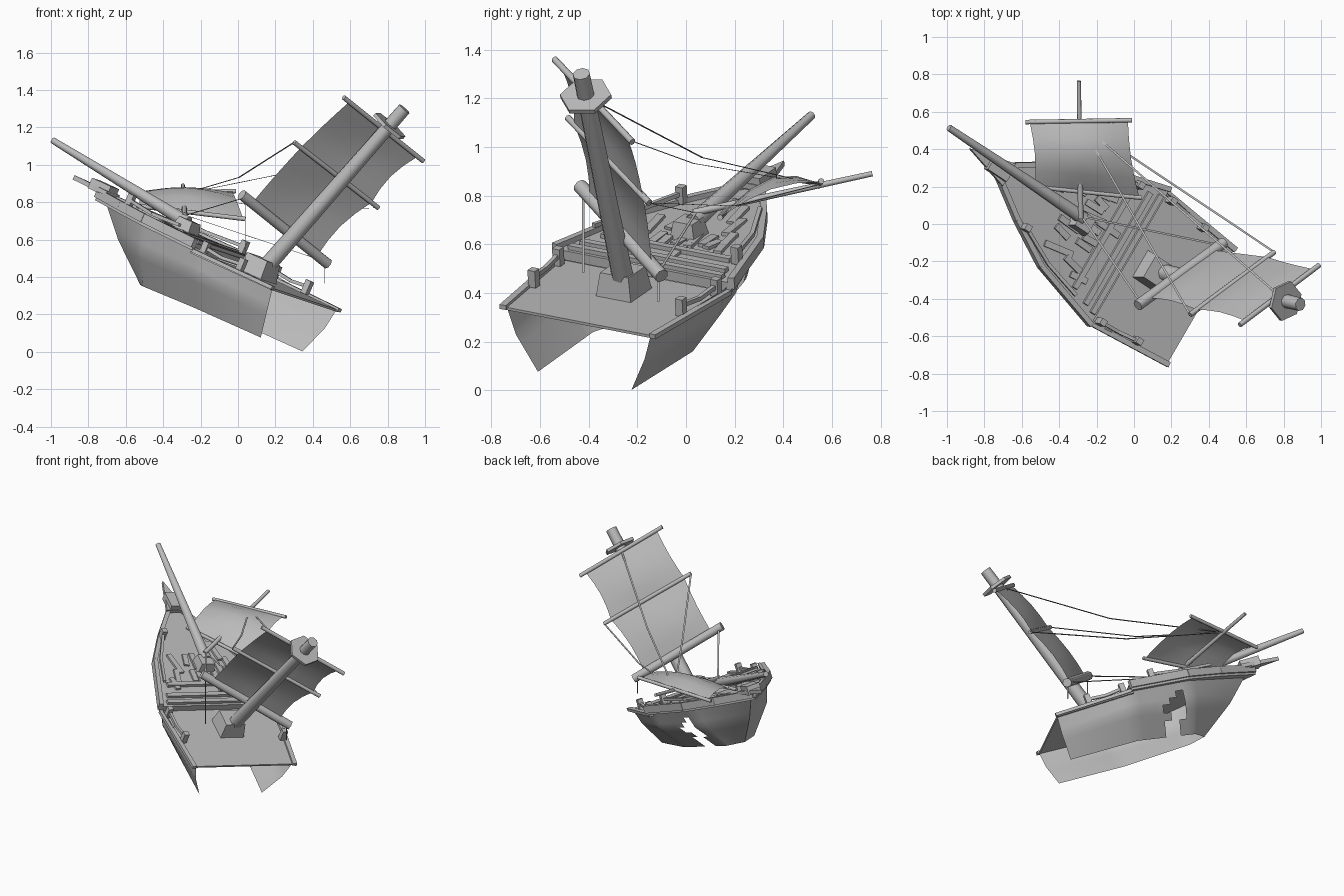
import bpy, bmesh, math, random
from mathutils import Vector, Matrix

if "Cube" in bpy.data.objects:
    bpy.data.objects.remove(bpy.data.objects["Cube"])
random.seed(4)

grey = bpy.data.materials.new("weathered_grey")
grey.use_nodes = True
tone = (0.5, 0.5, 0.5, 1)
grey.diffuse_color = tone
grey.node_tree.nodes["Principled BSDF"].inputs["Base Color"].default_value = tone

# Wreck frame: forward, starboard and up directions of the tilted deck
ORIGIN = Vector((0.355, -0.44, 0.28))
FWD = Vector((-0.775, 0.52, 0.36)).normalized()
STB = Vector((0.496, 0.853, -0.166)).normalized()
UP = STB.cross(FWD).normalized()
FRAME = Matrix((FWD, -STB, UP)).transposed().to_4x4()


def at(a, b, h):
    return ORIGIN + FWD * a + STB * b + UP * h


def finish(bm, name, smooth=False):
    mesh = bpy.data.meshes.new(name)
    bm.to_mesh(mesh)
    bm.free()
    mesh.materials.append(grey)
    obj = bpy.data.objects.new(name, mesh)
    bpy.context.collection.objects.link(obj)
    if smooth:
        bpy.ops.object.select_all(action="DESELECT")
        obj.select_set(True)
        bpy.context.view_layer.objects.active = obj
        bpy.ops.object.shade_smooth_by_angle(angle=math.radians(50))
    return obj


def box(name, pos, size, taper=1.0, yaw=0.0, pitch=0.0):
    bm = bmesh.new()
    bmesh.ops.create_cube(bm, size=1)
    for v in bm.verts:
        k = taper if v.co.z > 0 else 1
        v.co = Vector((v.co.x * size[0] * k, v.co.y * size[1] * k, v.co.z * size[2]))
    turn = Matrix.Rotation(yaw, 4, "Z") @ Matrix.Rotation(pitch, 4, "Y")
    bm.transform(Matrix.Translation(at(*pos)) @ FRAME @ turn)
    return finish(bm, name)


def spar(name, p, q, r0, r1=None, sides=8, spin=0.0):
    p, q = Vector(p), Vector(q)
    bm = bmesh.new()
    bmesh.ops.create_cone(bm, cap_ends=True, segments=sides, radius1=r0,
                          radius2=r0 if r1 is None else r1, depth=(q - p).length)
    rot = (q - p).to_track_quat("Z", "Y").to_matrix().to_4x4()
    bm.transform(Matrix.Translation((p + q) / 2) @ rot @ Matrix.Rotation(spin, 4, "Z"))
    return finish(bm, name, sides > 6)


def bar(name, p, q, width, height, up=UP):
    """Rectangular bar between two world points, its height along up."""
    p, q = Vector(p), Vector(q)
    along = (q - p).normalized()
    side = up.cross(along).normalized() * width / 2
    top = along.cross(side).normalized() * height / 2
    bm = bmesh.new()
    ends = [[bm.verts.new(e + s * side + t * top)
             for s, t in ((-1, -1), (1, -1), (1, 1), (-1, 1))] for e in (p, q)]
    bm.faces.new(ends[0][::-1])
    bm.faces.new(ends[1])
    for i in range(4):
        j = (i + 1) % 4
        bm.faces.new((ends[0][i], ends[0][j], ends[1][j], ends[1][i]))
    return finish(bm, name)


def prism(name, half, h0, h1):
    """Mirrored deck outline extruded between two heights."""
    outline = half + [(a, -b) for a, b in reversed(half) if b > 0]
    bm = bmesh.new()
    low = [bm.verts.new(at(a, b, h0)) for a, b in outline]
    high = [bm.verts.new(at(a, b, h1)) for a, b in outline]
    bm.faces.new(low)
    bm.faces.new(high[::-1])
    for i in range(len(outline)):
        j = (i + 1) % len(outline)
        bm.faces.new((low[i], low[j], high[j], high[i]))
    bmesh.ops.recalc_face_normals(bm, faces=bm.faces)
    return finish(bm, name)


def sail(name, top, bottom, bulge, cols=6, rows=4):
    t0, t1, b0, b1 = map(Vector, (*top, *bottom))
    bm = bmesh.new()
    grid = []
    for r in range(rows + 1):
        v = r / rows
        belly = math.sin(v * math.pi)
        line = []
        for c in range(cols + 1):
            full = belly * (.5 + .5 * math.sin(c / cols * math.pi))
            w = 0.5 + (c / cols - 0.5) * (1 - 0.05 * belly)
            line.append(bm.verts.new(t0.lerp(t1, w).lerp(b0.lerp(b1, w), v) + Vector(bulge) * full))
        grid.append(line)
    for r in range(rows):
        for c in range(cols):
            bm.faces.new((grid[r][c], grid[r][c + 1], grid[r + 1][c + 1], grid[r + 1][c]))
    return finish(bm, name, True)


def rope(name, p, q, sag=0.0, up=Vector((0, 0, 1))):
    """Flat ribbon rope, kinked at the middle when it sags."""
    p, q = Vector(p), Vector(q)
    mid = (p + q) / 2 - Vector((0, 0, sag))
    for start, end in ((p, mid), (mid, q)):
        bar(name, start, end, .011, .002, up)


# Hull sides: three-point ribs from the broken end to the stem
RIBS = [[(0, .345, 0), (0, .31, -.11), (.02, .225, -.27)],
        [(.5, .405, .03), (.49, .37, -.1), (.48, .24, -.275)],
        [(.93, .29, .04), (.92, .24, -.12), (.9, .1, -.295)],
        [(1.4, 0, .04), (1.22, 0, -.13), (.98, 0, -.3)]]
STEPS, ROWS = 8, 8
HOLE = {2: (14, 14), 3: (13, 14), 4: (12, 14), 5: (13, 14), 6: (12, 13), 7: (12, 13)}


def hull_point(col, row):
    k, j = min(col // STEPS, 2), min(row // 4, 1)
    t, s = col / STEPS - k, row / 4 - j
    fore = Vector(RIBS[k][j]).lerp(Vector(RIBS[k][j + 1]), s)
    return fore.lerp(Vector(RIBS[k + 1][j]).lerp(Vector(RIBS[k + 1][j + 1]), s), t)


for side, label in ((1, "starboard_hull"), (-1, "port_hull")):
    bm = bmesh.new()
    grid = [[bm.verts.new(at(p.x, p.y * side, p.z)) for p in
             (hull_point(c, r) for r in range(ROWS + 1))] for c in range(3 * STEPS + 1)]
    for c in range(3 * STEPS):
        for r in range(ROWS):
            first, last = HOLE.get(r, (99, 0))
            if side > 0 and first <= c <= last:
                continue
            quad = (grid[c][r], grid[c + 1][r], grid[c + 1][r + 1], grid[c][r + 1])
            bm.faces.new(quad if side < 0 else quad[::-1])
    finish(bm, label, True)

# Decks and bulkhead step
EDGE = [(.51, .425), (.93, .31), (1.18, .175), (1.45, 0)]
prism("main_deck", [(0, .365), (.52, .415)], -.008, .004)
prism("fore_deck", EDGE, .01, .052)
for side in (1, -1):
    bar("main_deck_gunwale", at(-.01, .36 * side, .006), at(.51, .41 * side, .01), .03, .02)
    for (a, b), (a2, b2) in zip(EDGE, EDGE[1:]):
        bar("fore_deck_gunwale", at(a, b * side, .05), at(a2, b2 * side, .05), .028, .05)
    # Railings: posts with a sagging rail between them; two fore posts are lost
    for start, end, base, posts in (((.23, .355), (.465, .38), .01, (0, 1)),
                                    ((.69, .345), (1.13, .19), .06, (0,) if side > 0 else (1,))):
        ends = [at(a, b * side, base + .04) for a, b in (start, end)]
        for i in posts:
            a, b = (start, end)[i]
            box("rail_post", (a, b * side, base + .035), (.035, .035, .075))
        middle = (ends[0] + ends[1]) / 2 - UP * .012 + STB * side * base * .3
        bar("railing", ends[0], middle, .018, .018)
        bar("railing", middle, ends[1], .018, .018)

# Beak at the bow
box("bow_block", (1.43, 0, .085), (.13, .09, .06))
prism("beak", [(1.36, .07), (1.63, 0)], .06, .085)

# Broken planks and cross beams on the fore deck
for a, half in ((.54, .37), (.6, .35), (.7, .31)):
    box("deck_beam", (a, 0, .06), (.03, half * 2, .022))
for i in range(16):
    a = random.uniform(.66, 1.15)
    b = random.uniform(-1, 1) * (.36 - .45 * max(0, a - .7))
    box("loose_plank", (a, b * .8, .058), (random.uniform(.08, .18), .035, .016),
        yaw=random.uniform(-.25, .25), pitch=random.uniform(-.05, .05))

# Masts with their step blocks and the lookout plate
MAST_FOOT, MAST_TOP = Vector((.12, -.25, .42)), Vector((.89, -.43, 1.3))
box("mast_step", (.34, .01, .05), (.17, .17, .11), taper=.8)
box("bowsprit_step", (.86, .01, .085), (.12, .12, .08), taper=.75)
spar("main_mast", MAST_FOOT, MAST_TOP, .047, .036)
plate = MAST_FOOT.lerp(MAST_TOP, .895)
lift = (MAST_TOP - MAST_FOOT).normalized() * .01
spar("lookout_plate", plate - lift, plate + lift, .108, sides=6, spin=math.pi / 6)
spar("bowsprit", (-.27, .03, .69), (-.99, .515, 1.13), .037, .018)
POLE_TIP = Vector((-.29, .545, .845))
spar("fallen_foremast", (-.285, .03, .73), (-.295, .765, .89), .015, .011)

# Yards and sails
UPPER = (.565, -.54, 1.36), (.99, -.22, 1.02)
MIDDLE = (.3, -.485, 1.12), (.75, -.15, .77)
LOWER = (.02, -.435, .84), (.48, -.1, .47)
FORE_TOP = (-.58, .545, .84), (-.01, .555, .86)
FORE_LOW = (-.54, .2, .78), (.04, .14, .71)
for label, ends, r in (("upper_yard", UPPER, .014), ("middle_yard", MIDDLE, .014), ("lower_yard", LOWER, .03),
                       ("fore_upper_yard", FORE_TOP, .012), ("fore_lower_yard", FORE_LOW, .012)):
    spar(label, *ends, r)


def inset(ends, k):
    p, q = map(Vector, ends)
    return p.lerp(q, k), q.lerp(p, k)


BELLY = FWD * .035 + UP * .005
sail("upper_main_sail", inset(UPPER, .07), inset(MIDDLE, .08), BELLY)
sail("lower_main_sail", inset(MIDDLE, .08), inset(LOWER, .12), BELLY)
sail("fore_sail", inset(FORE_TOP, .04), inset(FORE_LOW, .02), (0, 0, .08))

# Rigging
for end in MIDDLE:
    rope("yard_stay", POLE_TIP, end, .05)
rope("mast_stay", POLE_TIP, plate, .07)
for end, drop in zip(inset(LOWER, .04), (.34, .12)):
    rope("deck_stay", (-.28, .04, .73), end)
    rope("hanging_line", end, end - Vector((0, 0, drop)), up=Vector((1, 0, 0)))
